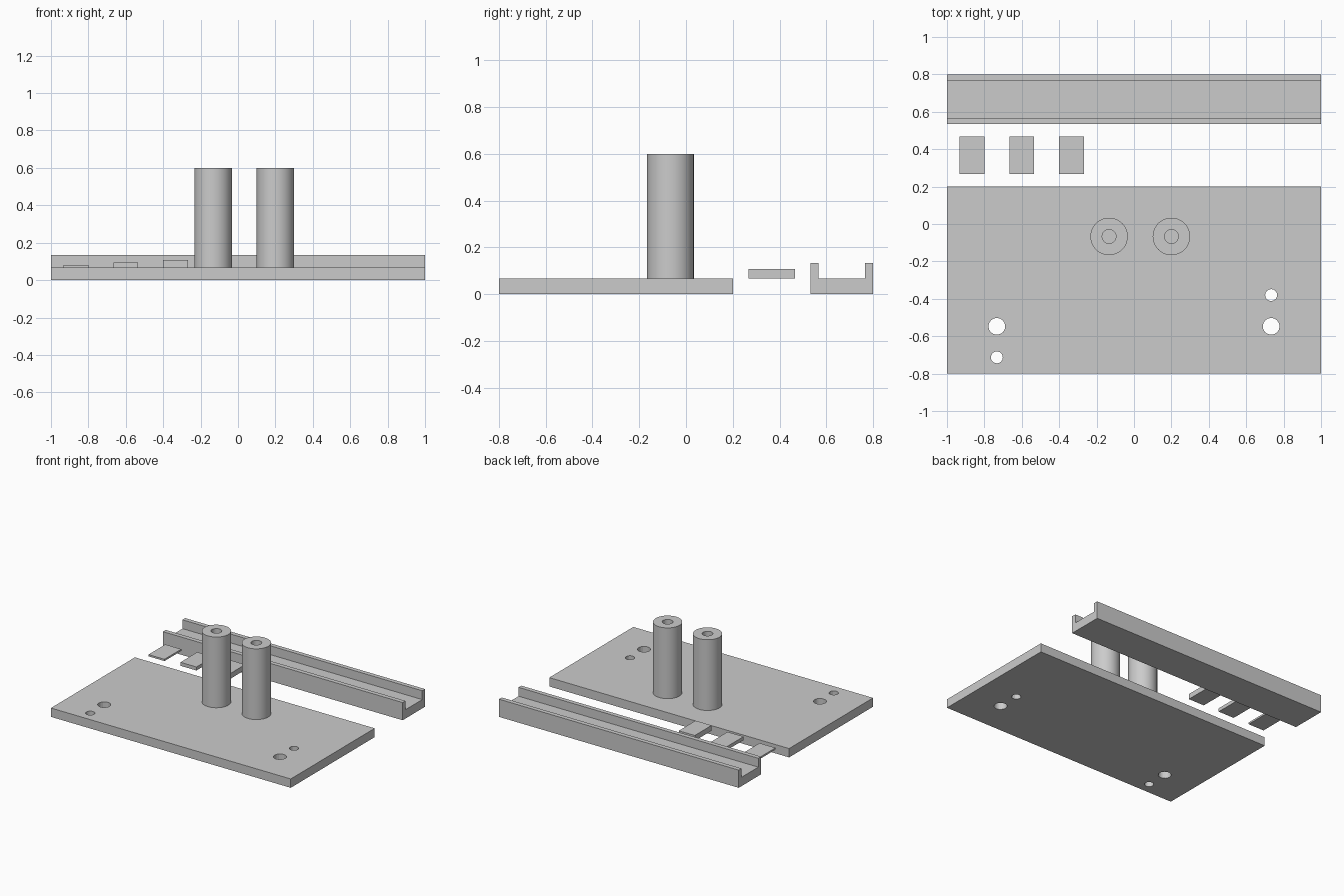
import bpy, bmesh, math
from mathutils import Vector

cube = bpy.data.objects.get("Cube")
if cube:
    bpy.data.objects.remove(cube, do_unlink=True)

grey = bpy.data.materials.new("plain grey")
grey.use_nodes = True
grey.diffuse_color = (0.6, 0.6, 0.6, 1)
grey.node_tree.nodes["Principled BSDF"].inputs["Base Color"].default_value = grey.diffuse_color


def finish(name, bm):
    bmesh.ops.recalc_face_normals(bm, faces=bm.faces)
    mesh = bpy.data.meshes.new(name)
    bm.to_mesh(mesh)
    bm.free()
    mesh.materials.append(grey)
    obj = bpy.data.objects.new(name, mesh)
    bpy.context.collection.objects.link(obj)
    return obj


def activate(obj):
    bpy.ops.object.select_all(action='DESELECT')
    obj.select_set(True)
    bpy.context.view_layer.objects.active = obj


def prism(name, points, direction):
    """Extrude a flat outline along a direction."""
    bm = bmesh.new()
    face = bm.faces.new([bm.verts.new(p) for p in points])
    out = bmesh.ops.extrude_face_region(bm, geom=[face])
    moved = [v for v in out["geom"] if isinstance(v, bmesh.types.BMVert)]
    bmesh.ops.translate(bm, verts=moved, vec=Vector(direction))
    return finish(name, bm)


def box(name, x0, x1, y0, y1, z0, z1):
    return prism(name, [(x0, y0, z0), (x1, y0, z0), (x1, y1, z0), (x0, y1, z0)], (0, 0, z1 - z0))


def circle(x, y, z, r, n):
    return [(x + r * math.cos(math.tau * i / n), y + r * math.sin(math.tau * i / n), z)
            for i in range(n)]


def drill(target, x, y, r, n=16):
    """Cut a vertical through hole."""
    cutter = prism("hole_cutter", circle(x, y, -0.1, r, n), (0, 0, 1))
    cutter.hide_render = True
    mod = target.modifiers.new("hole", 'BOOLEAN')
    mod.operation = 'DIFFERENCE'
    mod.solver = 'EXACT'
    mod.object = cutter
    activate(target)
    bpy.ops.object.modifier_apply(modifier=mod.name)
    bpy.data.objects.remove(cutter, do_unlink=True)


T = 1 / 15  # sheet thickness

# Base plate with two pairs of screw holes
plate = box("base_plate", -1, 1, -0.8, 0.2, 0, T)
for side, small_y in ((-1, -0.713), (1, -0.38)):
    drill(plate, side * 11 * T, -0.547, 0.045)
    drill(plate, side * 11 * T, small_y, 0.032)

# Hollow posts standing on the plate
for name, px in (("right_post", -2 * T), ("left_post", 3 * T)):
    bm = bmesh.new()
    n = 48
    rings = [[bm.verts.new(p) for p in circle(px, -T, z, r, n)]
             for r, z in ((0.1, T), (0.1, 0.6), (0.037, 0.6), (0.037, T))]
    for a, b in zip(rings, rings[1:] + rings[:1]):
        for i in range(n):
            j = (i + 1) % n
            bm.faces.new((a[i], a[j], b[j], b[i]))
    post = finish(name, bm)
    activate(post)
    bpy.ops.object.shade_smooth_by_angle(angle=math.radians(30))

# Three spacer tabs of growing thickness
for i in range(3):
    x = (-14 + 4 * i) * T
    box(f"spacer_tab_{i + 1}", x, x + 2 * T, 4 * T, 7 * T, T, T + 0.2 * T * (i + 1))

# U-shaped rail
y0, y1, w = 8 * T, 0.8, T / 2
profile = [(y0, 0), (y1, 0), (y1, 2 * T), (y1 - w, 2 * T), (y1 - w, T),
           (y0 + w, T), (y0 + w, 2 * T), (y0, 2 * T)]
prism("channel_rail", [(-1, y, z) for y, z in profile], (2, 0, 0))
